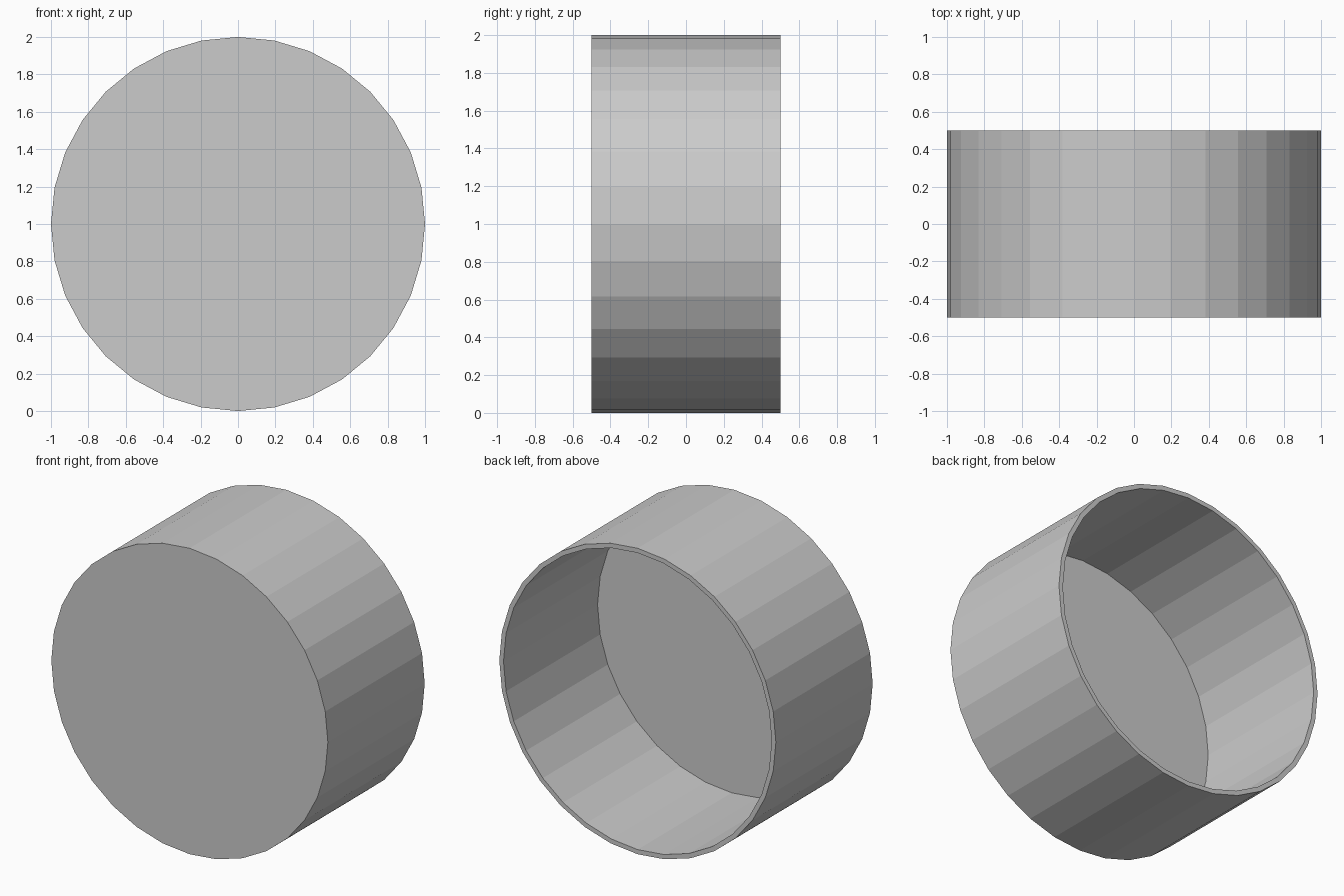
import bpy, bmesh
from math import pi
from mathutils import Matrix

if "Cube" in bpy.data.objects:
    bpy.data.objects.remove(bpy.data.objects["Cube"])

RADIUS, DEPTH, WALL, SIDES = 1.0, 1.0, 0.03, 32

# Closed drum with its axis along y, resting on z = 0
bm = bmesh.new()
bmesh.ops.create_cone(
    bm, cap_ends=True, segments=SIDES, radius1=RADIUS, radius2=RADIUS, depth=DEPTH,
    matrix=Matrix.Translation((0, 0, RADIUS)) @ Matrix.Rotation(pi / 2, 4, 'X'))

# Open the back end
back = [f for f in bm.faces if f.calc_center_median().y > DEPTH / 2 - 0.01]
bmesh.ops.delete(bm, geom=back, context='FACES_ONLY')

mesh = bpy.data.meshes.new("round_cup")
bm.to_mesh(mesh)
bm.free()
cup = bpy.data.objects.new("round_cup", mesh)
bpy.context.collection.objects.link(cup)

# Thin wall and floor, grown inwards
shell = cup.modifiers.new("wall", 'SOLIDIFY')
shell.thickness = WALL
shell.offset = -1
shell.use_even_offset = True
